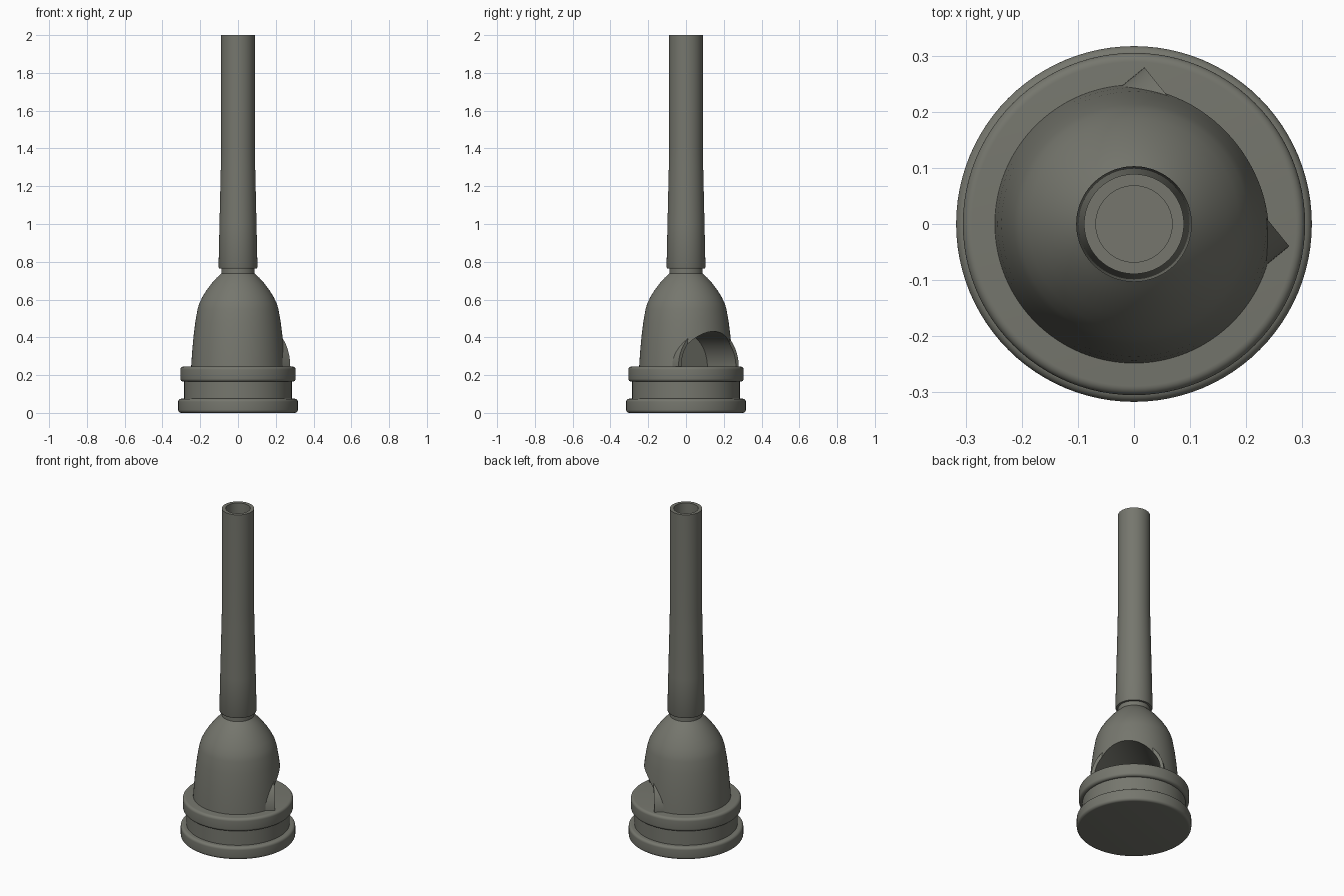
import bpy, bmesh, math
from mathutils import Matrix

if "Cube" in bpy.data.objects:
    bpy.data.objects.remove(bpy.data.objects["Cube"], do_unlink=True)

COLOUR = (0.18, 0.183, 0.155, 1)
mat = bpy.data.materials.new("warm grey")
mat.use_nodes = True
mat.diffuse_color = COLOUR
mat.node_tree.nodes["Principled BSDF"].inputs["Base Color"].default_value = COLOUR

SEGMENTS = 96
DOOR_ANGLE = math.radians(39)
FLOOR = 0.245


def make_object(name, bm):
    bmesh.ops.recalc_face_normals(bm, faces=bm.faces)
    mesh = bpy.data.meshes.new(name)
    bm.to_mesh(mesh)
    bm.free()
    mesh.materials.append(mat)
    obj = bpy.data.objects.new(name, mesh)
    bpy.context.collection.objects.link(obj)
    return obj


def lathe(name, profile):
    """Spin (radius, height) points that start and end on the axis."""
    bm = bmesh.new()
    verts = [bm.verts.new((r, 0, z)) for r, z in profile]
    edges = [bm.edges.new(pair) for pair in zip(verts, verts[1:])]
    bmesh.ops.spin(bm, geom=verts + edges, cent=(0, 0, 0), axis=(0, 0, 1),
                   angle=math.tau, steps=SEGMENTS, use_duplicate=False)
    bmesh.ops.remove_doubles(bm, verts=bm.verts, dist=0.0001)
    return make_object(name, bm)


def arch_block(name, radius, bottom, back, front):
    """Round-topped block running outward along the doorway direction."""
    arc = [math.pi * i / 48 for i in range(49)]
    outline = [(radius * math.cos(a), FLOOR + radius * math.sin(a)) for a in arc]
    outline += [(-radius, bottom), (radius, bottom)]
    bm = bmesh.new()
    face = bm.faces.new([bm.verts.new((back, t, z)) for t, z in outline])
    out = bmesh.ops.extrude_face_region(bm, geom=[face])
    moved = [v for v in out["geom"] if isinstance(v, bmesh.types.BMVert)]
    bmesh.ops.translate(bm, verts=moved, vec=(front - back, 0, 0))
    bmesh.ops.transform(bm, matrix=Matrix.Rotation(DOOR_ANGLE, 4, "Z"), verts=bm.verts)
    obj = make_object(name, bm)
    obj.hide_render = True
    return obj


def rounded_band(r, low, high, bevel):
    """Profile of a disc rim with rounded lower and upper corners."""
    steps = [math.radians(a) for a in range(0, 91, 15)]
    lower = [(r - bevel + bevel * math.sin(a), low + bevel - bevel * math.cos(a)) for a in steps]
    upper = [(r - bevel + bevel * math.cos(a), high - bevel + bevel * math.sin(a)) for a in steps]
    return lower + upper


# Grooved foot with two rounded flanges
base = lathe("base", [(0, 0)] + rounded_band(0.317, 0, 0.075, 0.016)
             + [(0.285, 0.075), (0.285, 0.165)]
             + rounded_band(0.305, 0.165, FLOOR, 0.016) + [(0, FLOOR)])

# Bell-shaped chamber
bell = lathe("bell", [(0, 0.2), (0.25, 0.2), (0.248, FLOOR), (0.243, 0.32), (0.236, 0.4),
                      (0.226, 0.48), (0.214, 0.55), (0.205, 0.58), (0.188, 0.615),
                      (0.166, 0.65), (0.14, 0.685), (0.113, 0.715), (0.088, 0.738), (0, 0.738)])

# Tapered stem with collar and open bore
stem = lathe("stem", [(0, 0.72), (0.088, 0.72), (0.088, 0.765), (0.1, 0.765), (0.103, 0.772),
                      (0.098, 1.0), (0.091, 1.3), (0.089, 1.4), (0.089, 2.0),
                      (0.068, 2.0), (0.068, 1.6), (0, 1.6)])

# Arched doorway: a hood joined to the bell, then hollowed out
hood = arch_block("doorway_hood", 0.205, 0.21, 0, 0.19)
cutter = arch_block("doorway_cutter", 0.186, 0.15, -0.05, 0.4)
bpy.context.view_layer.objects.active = bell
for tool, operation in ((hood, "UNION"), (cutter, "DIFFERENCE")):
    mod = bell.modifiers.new(operation.title(), "BOOLEAN")
    mod.operation = operation
    mod.solver = "EXACT"
    mod.object = tool
    bpy.ops.object.modifier_apply(modifier=mod.name)
    bpy.data.objects.remove(tool, do_unlink=True)

# Smooth shading with crisp edges
for obj in bpy.context.selected_objects:
    obj.select_set(False)
for obj in (base, bell, stem):
    obj.select_set(True)
bpy.context.view_layer.objects.active = bell
bpy.ops.object.shade_smooth_by_angle(angle=math.radians(30))
